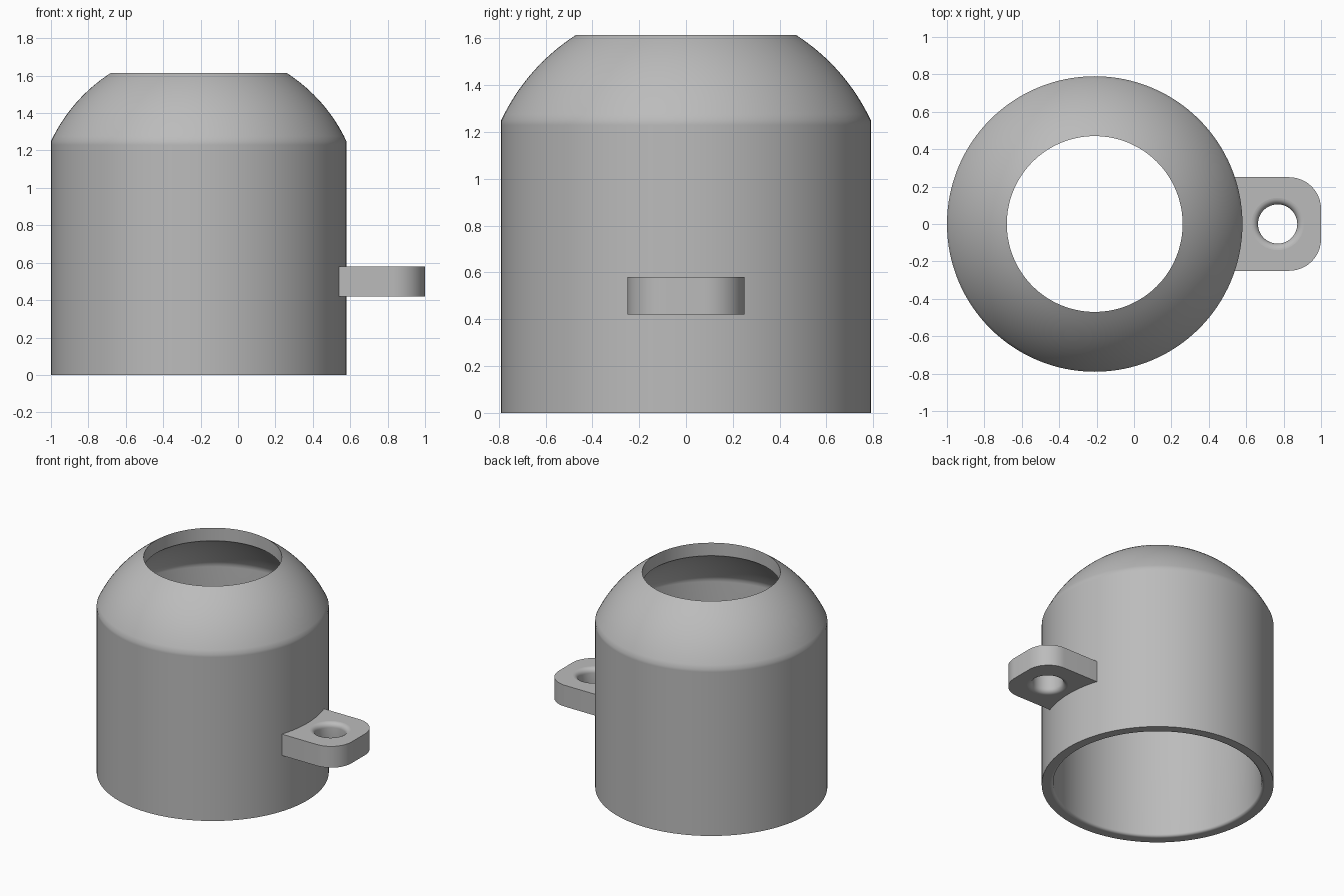
import bpy
import bmesh
from math import sin, cos, pi, radians, asin, sqrt

if "Cube" in bpy.data.objects:
    bpy.data.objects.remove(bpy.data.objects["Cube"])

grey = bpy.data.materials.new("plain grey")
grey.use_nodes = True
grey.diffuse_color = (0.5, 0.5, 0.5, 1)
grey.node_tree.nodes["Principled BSDF"].inputs["Base Color"].default_value = (0.5, 0.5, 0.5, 1)


def arc(cx, cz, r, a0, a1, n):
    """Points on an arc, angles in radians."""
    return [(cx + r * cos(a0 + (a1 - a0) * i / n),
             cz + r * sin(a0 + (a1 - a0) * i / n)) for i in range(n + 1)]


def make_object(name, bm, x=0.0):
    bmesh.ops.recalc_face_normals(bm, faces=bm.faces)
    mesh = bpy.data.meshes.new(name)
    bm.to_mesh(mesh)
    bm.free()
    mesh.materials.append(grey)
    obj = bpy.data.objects.new(name, mesh)
    obj.location.x = x
    bpy.context.collection.objects.link(obj)
    return obj


def lathe(name, profile, x, steps, cap=False):
    """Revolve a profile about z: a closed loop, or an open one with end caps."""
    bm = bmesh.new()
    rings = [[bm.verts.new((r * cos(2 * pi * i / steps), r * sin(2 * pi * i / steps), z))
              for i in range(steps)] for r, z in profile]
    pairs = list(zip(rings, rings[1:]))
    if cap:
        bm.faces.new(rings[0])
        bm.faces.new(rings[-1])
    else:
        pairs.append((rings[-1], rings[0]))
    for a, b in pairs:
        for i in range(steps):
            j = (i + 1) % steps
            bm.faces.new((a[i], a[j], b[j], b[i]))
    return make_object(name, bm, x)


def smooth(obj):
    """Smooth the curved faces, keep edges sharp and level faces flat."""
    bpy.ops.object.select_all(action="DESELECT")
    obj.select_set(True)
    bpy.context.view_layer.objects.active = obj
    bpy.ops.object.shade_smooth_by_angle(angle=radians(30))
    for face in obj.data.polygons:
        if abs(face.normal.z) > 0.999:
            face.use_smooth = False


# Hollow body: straight wall, spherical shoulder, open top and bottom
BODY_X, OUTER, INNER, HOLE = -0.21, 0.79, 0.71, 0.47
DOME_Z, DOME_R, DOME_IN = 0.88, 0.872, 0.792
TOP, FILLET = 1.615, 0.02


def dome(radius, r0, r1):
    return arc(0, DOME_Z, radius, pi - asin(1) - asin(r0 / radius) + 0.0,
               pi / 2 - asin(r1 / radius), 16)


outer = [(OUTER, 0), (OUTER, 1.23)] + dome(DOME_R, OUTER, HOLE)
outer[-1] = (HOLE, TOP)
inner = dome(DOME_IN, HOLE, INNER)
spring = DOME_Z + sqrt(DOME_IN ** 2 - INNER ** 2)
lip = arc(INNER + FILLET, FILLET, FILLET, pi, 1.5 * pi, 5)
body = lathe("body", outer + inner + [(INNER, spring - 0.02)] + lip, BODY_X, 128)
smooth(body)

# Mounting lug: rounded outline whose back follows the body wall
LOW, HIGH, HALF, CORNER = 0.42, 0.58, 0.25, 0.17
wall = OUTER - 0.03
spread = asin(HALF / wall)
outline = (arc(1 - CORNER, HALF - CORNER, CORNER, pi / 2, 0, 12)[::-1]
           + arc(BODY_X, 0, wall, spread, -spread, 16)
           + arc(1 - CORNER, CORNER - HALF, CORNER, -pi / 2, 0, 12))
bm = bmesh.new()
base = bm.faces.new([bm.verts.new((x, y, LOW)) for x, y in outline])
moved = bmesh.ops.extrude_face_region(bm, geom=[base])["geom"]
bmesh.ops.translate(bm, vec=(0, 0, HIGH - LOW),
                    verts=[v for v in moved if isinstance(v, bmesh.types.BMVert)])
lug = make_object("mounting_lug", bm)

# Screw hole with rounded rims, cut through the lug
BORE, RIM = 0.105, 0.035
edge = BORE + RIM
bore = ([(edge, LOW - 0.05)] + arc(edge, LOW + RIM, RIM, 1.5 * pi, pi, 7)
        + arc(edge, HIGH - RIM, RIM, pi, pi / 2, 7) + [(edge, HIGH + 0.05)])
cutter = lathe("hole_cutter", bore, 0.768, 64, cap=True)
cutter.hide_render = True
cut = lug.modifiers.new("screw hole", "BOOLEAN")
cut.operation, cut.solver, cut.object = "DIFFERENCE", "EXACT", cutter
bpy.context.view_layer.update()
result = bpy.data.meshes.new_from_object(lug.evaluated_get(bpy.context.evaluated_depsgraph_get()))
lug.modifiers.clear()
lug.data = result
bpy.data.objects.remove(cutter)
smooth(lug)
